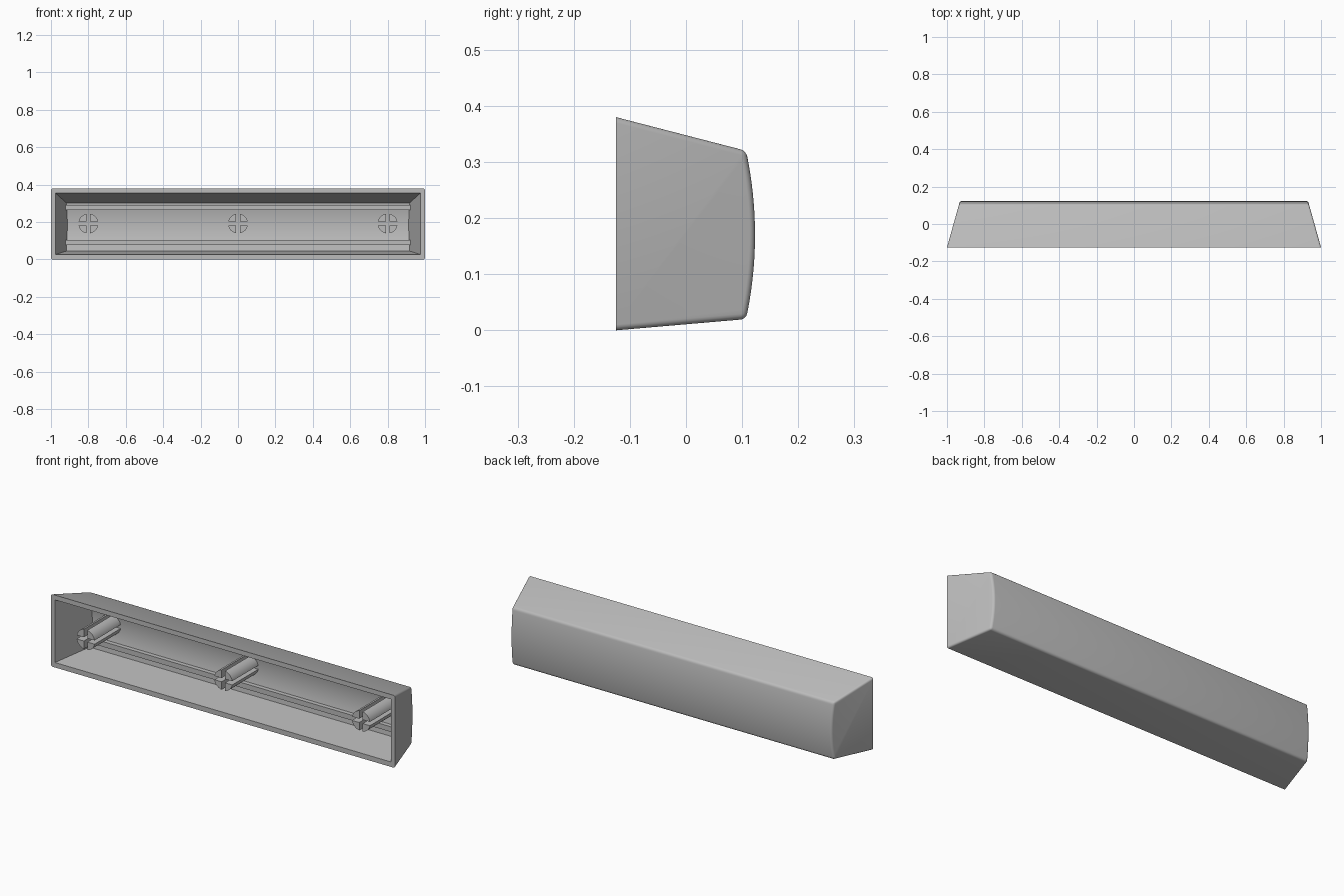
import bpy
import bmesh
import math

if "Cube" in bpy.data.objects:
    bpy.data.objects.remove(bpy.data.objects["Cube"])

grey = bpy.data.materials.new("mid grey plastic")
grey.use_nodes = True
colour = (0.5, 0.5, 0.5, 1)
grey.diffuse_color = colour
grey.node_tree.nodes["Principled BSDF"].inputs["Base Color"].default_value = colour

FRONT = -0.125


def finish(bm, name):
    bmesh.ops.recalc_face_normals(bm, faces=bm.faces)
    mesh = bpy.data.meshes.new(name)
    bm.to_mesh(mesh)
    bm.free()
    mesh.materials.append(grey)
    obj = bpy.data.objects.new(name, mesh)
    bpy.context.collection.objects.link(obj)
    return obj


def smooth(obj):
    bpy.ops.object.select_all(action='DESELECT')
    obj.select_set(True)
    bpy.context.view_layer.objects.active = obj
    bpy.ops.object.shade_smooth_by_angle(angle=math.radians(30))


def add_prism(bm, start, end):
    """Close two matching rings of points into a solid."""
    a = [bm.verts.new(p) for p in start]
    b = [bm.verts.new(p) for p in end]
    bm.faces.new(a)
    bm.faces.new(b[::-1])
    for i in range(len(a)):
        j = (i + 1) % len(a)
        bm.faces.new((a[j], a[i], b[i], b[j]))


def tapered_bar(profile, half_width, taper):
    """Sweep a (y, z) profile along x, with ends leaning in towards the back."""
    bm = bmesh.new()
    rings = [[(s * (half_width - taper * (y - FRONT)), y, z) for y, z in profile]
             for s in (-1, 1)]
    add_prism(bm, *rings)
    return bm


def arc(y_edge, bulge, z_low, z_high, steps):
    """Shallow bowed line running from low z to high z."""
    mid, half = (z_low + z_high) / 2, (z_high - z_low) / 2
    ts = [2 * i / steps - 1 for i in range(steps + 1)]
    return [(y_edge + bulge * (1 - t * t), mid + half * t) for t in ts]


# Outer body: sloping top and bottom, bowed back, softly rounded edges
outer = [(FRONT, 0)] + arc(0.107, 0.016, 0.02, 0.32, 20) + [(FRONT, 0.38)]
bm = tapered_bar(outer, 1.0, 0.28)
bmesh.ops.recalc_face_normals(bm, faces=bm.faces)
sharp = [e for e in bm.edges
         if e.calc_face_angle() > math.radians(30)
         and any(v.co.y > FRONT + 0.01 for v in e.verts)]
bmesh.ops.bevel(bm, geom=sharp, offset=0.01, segments=4, profile=0.5,
                affect='EDGES')
shell = finish(bm, "cap_shell")

# Cavity: sloping walls and a bowed inner back with two long ribs
RIB = 0.062
cavity = ([(FRONT, 0.026), (0.078, 0.045), (0.081, 0.077), (RIB, 0.077),
           (RIB, 0.104)]
          + arc(0.085, 0.009, 0.104, 0.265, 12)
          + [(RIB, 0.265), (RIB, 0.29), (0.08, 0.29), (0.078, 0.302),
             (FRONT, 0.355)])
# Carry the opening slightly past the front so the cut is clean
cavity = [(FRONT - 0.01, 0.025)] + cavity[1:-1] + [(FRONT - 0.01, 0.3576)]
cutter = finish(tapered_bar(cavity, 0.976, 0.29), "cavity_cutter")
cutter.hide_render = True
cut = shell.modifiers.new("hollow", 'BOOLEAN')
cut.operation = 'DIFFERENCE'
cut.solver = 'EXACT'
cut.object = cutter
bpy.context.view_layer.objects.active = shell
bpy.ops.object.modifier_apply(modifier=cut.name)
bpy.data.objects.remove(cutter)
smooth(shell)

# Mounting stems: four quarter posts around a cross-shaped gap
RADIUS, GAP, STEM_Z = 0.053, 0.01, 0.192


def stem(name, x):
    bm = bmesh.new()
    first = math.asin(GAP / RADIUS)
    angles = [first + (math.pi / 2 - 2 * first) * i / 8 for i in range(9)]
    quarter = [(GAP, GAP)] + [(RADIUS * math.cos(a), RADIUS * math.sin(a))
                              for a in angles]
    for sx in (-1, 1):
        for sz in (-1, 1):
            add_prism(bm, *[[(x + sx * u, y, STEM_Z + sz * v) for u, v in quarter]
                            for y in (FRONT + 0.003, 0.098)])
    smooth(finish(bm, name))


for name, x in (("right_stem", -0.8), ("middle_stem", 0), ("left_stem", 0.8)):
    stem(name, x)
